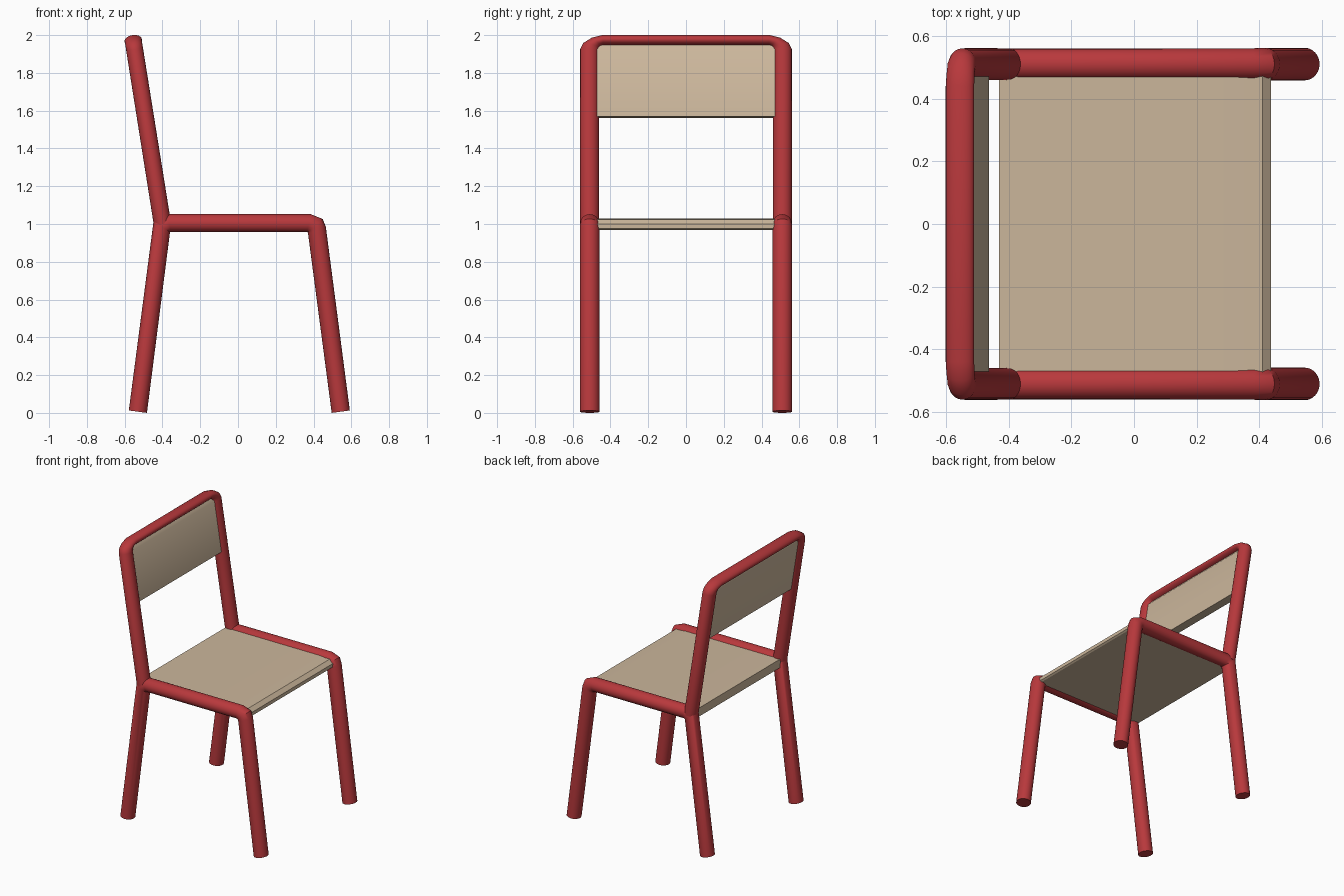
import bpy, bmesh, math
from mathutils import Vector

if "Cube" in bpy.data.objects:
    bpy.data.objects.remove(bpy.data.objects["Cube"])

SIDES = 24


def material(name, col):
    m = bpy.data.materials.new(name)
    m.diffuse_color = (*col, 1)
    m.use_nodes = True
    m.node_tree.nodes["Principled BSDF"].inputs["Base Color"].default_value = m.diffuse_color
    return m


RED = material("red_paint", (0.48, 0.04, 0.045))
TAN = material("tan_wood", (0.60, 0.47, 0.33))


def finish(name, bm, mat, angle):
    bmesh.ops.recalc_face_normals(bm, faces=bm.faces)
    me = bpy.data.meshes.new(name)
    bm.to_mesh(me)
    bm.free()
    ob = bpy.data.objects.new(name, me)
    bpy.context.collection.objects.link(ob)
    me.materials.append(mat)
    bpy.ops.object.select_all(action='DESELECT')
    ob.select_set(True)
    bpy.context.view_layer.objects.active = ob
    bpy.ops.object.shade_smooth_by_angle(angle=math.radians(angle))
    return ob


def tube(name, rings, binormal):
    """Sweep through rings given as (outer point, inner point, side radius)."""
    bm = bmesh.new()
    loops = []
    for outer, inner, r in rings:
        mid, half = (outer + inner) / 2, (outer - inner) / 2
        loops.append([bm.verts.new(mid + half * math.cos(a) + binormal * r * math.sin(a))
                      for a in (2 * math.pi * i / SIDES for i in range(SIDES))])
    for a, b in zip(loops, loops[1:]):
        for i in range(SIDES):
            j = (i + 1) % SIDES
            bm.faces.new((a[i], a[j], b[j], b[i]))
    bm.faces.new(loops[0])
    bm.faces.new(loops[-1])
    return finish(name, bm, RED, 35)


def slab(name, profile, half_width):
    """Extrude an xz profile across y."""
    bm = bmesh.new()
    f = bm.faces.new([bm.verts.new((x, -half_width, z)) for x, z in profile])
    ext = bmesh.ops.extrude_face_region(bm, geom=[f])["geom"]
    bmesh.ops.translate(bm, vec=(0, 2 * half_width, 0),
                        verts=[v for v in ext if isinstance(v, bmesh.types.BMVert)])
    return finish(name, bm, TAN, 30)


# Side frames: rear leg, seat rail and front leg in one bent tube
side = [
    ((-0.578, 0.013), (-0.482, 0.0), 0.052),
    ((-0.447, 1.015), (-0.360, 0.957), 0.050),
    ((-0.375, 1.052), (-0.355, 0.957), 0.049),
    ((0.385, 1.052), (0.365, 0.957), 0.050),
    ((0.448, 1.027), (0.370, 0.955), 0.052),
    ((0.465, 0.985), (0.371, 0.948), 0.052),
    ((0.592, 0.013), (0.496, 0.0), 0.052),
]
for label, y in (("left", 0.51), ("right", -0.51)):
    tube(label + "_legs_and_rail",
         [(Vector((o[0], y, o[1])), Vector((i[0], y, i[1])), r) for o, i, r in side],
         Vector((0, 1, 0)))


# Back hoop: two leaning posts and a flattened top bar
def lean(z):
    return -0.40 - 0.153 * (z - 1.0) / 0.96


hoop = [
    ((0.56, 1.0), (0.46, 1.0), 0.046),
    ((0.56, 1.925), (0.46, 1.92), 0.045),
    ((0.545, 1.957), (0.458, 1.933), 0.045),
    ((0.50, 1.985), (0.452, 1.941), 0.045),
    ((0.44, 2.0), (0.44, 1.945), 0.046),
]


def hoop_rings(sign):
    return [(Vector((lean(o[1]), sign * o[0], o[1])),
             Vector((lean(i[1]), sign * i[0], i[1])), r) for o, i, r in hoop]


tube("back_hoop", hoop_rings(1) + hoop_rings(-1)[::-1], Vector((0.987, 0, 0.157)))

# Seat with a rounded front edge
slab("seat", [(-0.43, 0.968), (-0.43, 1.03), (0.33, 1.03), (0.41, 1.024),
              (0.437, 1.0), (0.437, 0.975), (0.425, 0.968)], 0.48)

# Backrest panel between the posts, top edge chamfered under the bar
slab("backrest", [(lean(z) + d, z) for d, z in
                  ((-0.028, 1.562), (0.028, 1.57), (0.028, 1.925),
                   (0.012, 1.95), (-0.012, 1.95), (-0.028, 1.92))], 0.475)
